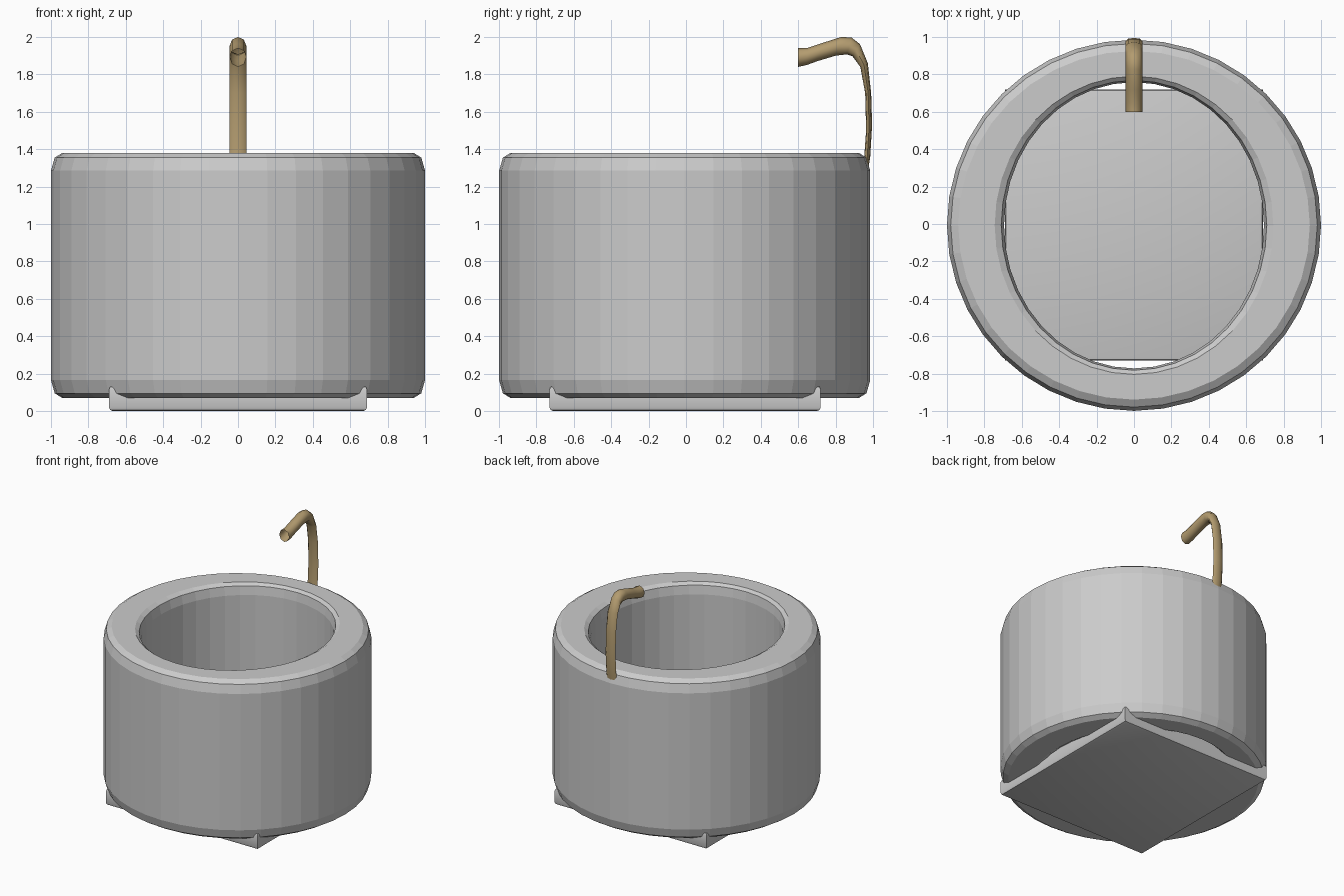
import bpy, bmesh
from math import cos, sin, pi

if "Cube" in bpy.data.objects:
    bpy.data.objects.remove(bpy.data.objects["Cube"])


def add_object(name, bm, smooth=None):
    bmesh.ops.recalc_face_normals(bm, faces=bm.faces[:])
    mesh = bpy.data.meshes.new(name)
    bm.to_mesh(mesh)
    bm.free()
    ob = bpy.data.objects.new(name, mesh)
    bpy.context.collection.objects.link(ob)
    if smooth is not None:
        bpy.context.view_layer.objects.active = ob
        ob.select_set(True)
        bpy.ops.object.shade_smooth_by_angle(angle=smooth)
        ob.select_set(False)
    return ob


def loft(bm, rings, closed):
    """Bridge consecutive rings of vertices with quads."""
    n = len(rings[0])
    pairs = list(zip(rings, rings[1:]))
    if closed:
        pairs.append((rings[-1], rings[0]))
    for a, b in pairs:
        for i in range(n):
            j = (i + 1) % n
            bm.faces.new((a[i], a[j], b[j], b[i]))


# Tub wall: open cylinder with rounded rims and a slightly oval bore
SIDES, CY, MID = 40, -0.007, 0.725
upper = [(1.0, 0.992, 1.285), (0.98, 0.972, 1.355), (0.94, 0.932, 1.38),
         (0.745, 0.797, 1.38), (0.71, 0.775, 1.36), (0.695, 0.765, 1.29)]
lower = [(rx, ry, 2 * MID - z) for rx, ry, z in reversed(upper)]
bm = bmesh.new()
rings = [[bm.verts.new((rx * cos(2 * pi * i / SIDES), CY + ry * sin(2 * pi * i / SIDES), z))
          for i in range(SIDES)] for rx, ry, z in upper + lower]
loft(bm, rings, True)
add_object("tub_wall", bm)

# Square base slab, rounded along its top and bottom edges
bm = bmesh.new()
bmesh.ops.create_cube(bm, size=1)
for v in bm.verts:
    v.co.x *= 1.38
    v.co.y = v.co.y * 1.45 - 0.005
    v.co.z = (v.co.z + 0.5) * 0.135
flat_edges = [e for e in bm.edges if abs(e.verts[0].co.z - e.verts[1].co.z) < 1e-4]
bmesh.ops.bevel(bm, geom=flat_edges, offset=0.02, segments=2, profile=0.5, affect='EDGES')
add_object("base_slab", bm, 0.6)

# Spout: octagonal tube lofted between inner and outer side outlines (y, z)
inner = [(0.94, 1.25), (0.953, 1.36), (0.963, 1.5), (0.958, 1.7), (0.932, 1.84),
         (0.89, 1.897), (0.86, 1.907), (0.80, 1.9), (0.70, 1.87), (0.645, 1.85), (0.60, 1.84)]
outer = [(0.968, 1.25), (0.985, 1.36), (0.995, 1.53), (0.99, 1.7), (0.972, 1.86),
         (0.93, 1.962), (0.885, 1.997), (0.83, 2.0), (0.72, 1.965), (0.65, 1.942), (0.60, 1.94)]
bm = bmesh.new()
rings = []
for (y0, z0), (y1, z1) in zip(inner, outer):
    ring = []
    for i in range(8):
        a = 2 * pi * i / 8
        t = 0.5 + 0.5 * cos(a)
        ring.append(bm.verts.new((0.045 * sin(a), y0 + (y1 - y0) * t, z0 + (z1 - z0) * t)))
    rings.append(ring)
loft(bm, rings, False)
spout = add_object("spout", bm, 0.9)
brass = bpy.data.materials.new("dull_brass")
brass.diffuse_color = (0.45, 0.33, 0.16, 1)
brass.use_nodes = True
brass.node_tree.nodes["Principled BSDF"].inputs["Base Color"].default_value = brass.diffuse_color
spout.data.materials.append(brass)
